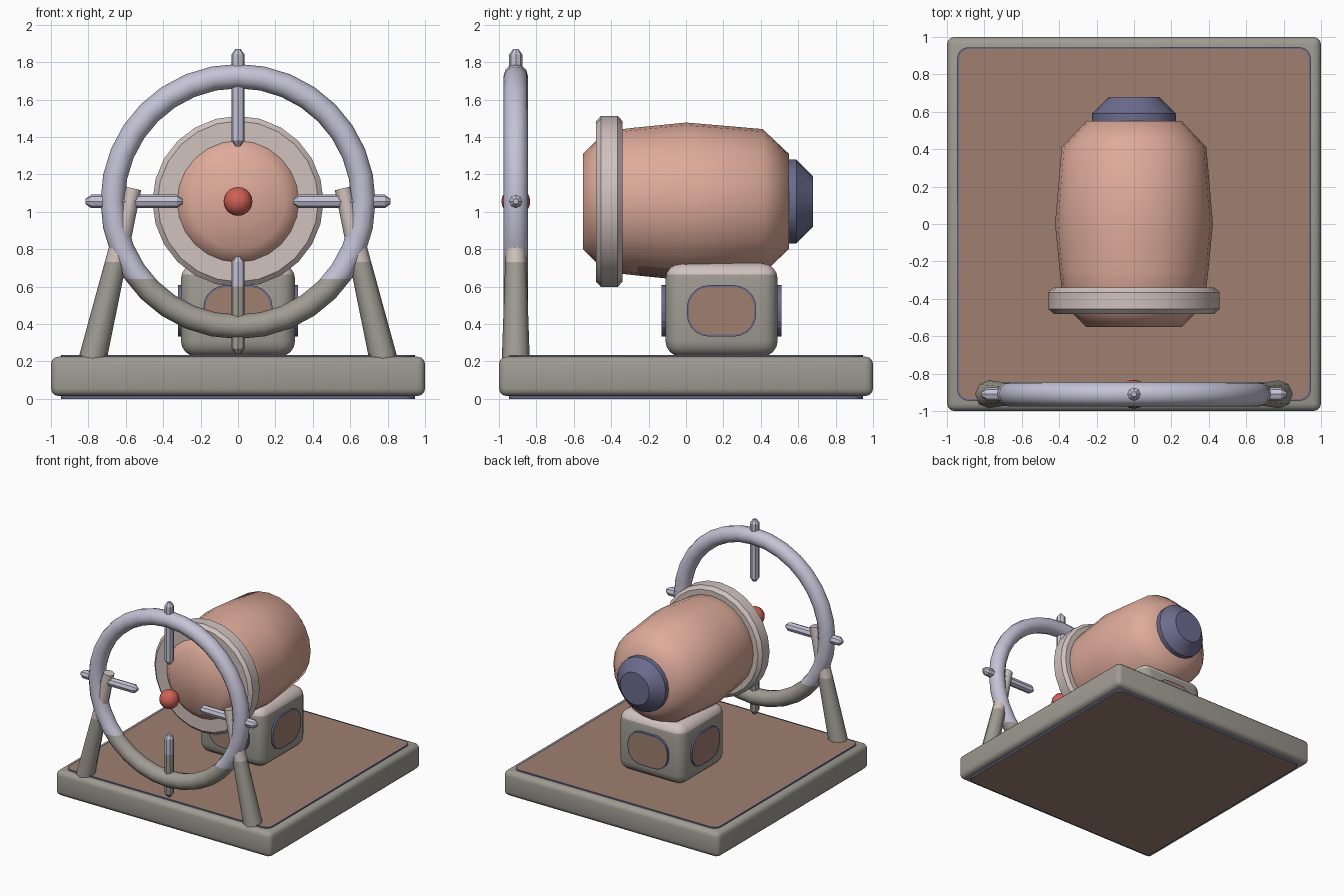
import bpy, bmesh, math
from mathutils import Matrix, Vector

if "Cube" in bpy.data.objects:
    bpy.data.objects.remove(bpy.data.objects["Cube"])


def srgb(r, g, b):
    f = lambda c: c / 12.92 if c <= 0.04045 else ((c + 0.055) / 1.055) ** 2.4
    return [f(v / 255) for v in (r, g, b)] + [1.0]


def material(name, *rgb):
    m = bpy.data.materials.new(name)
    m.diffuse_color = srgb(*rgb)
    m.use_nodes = True
    m.node_tree.nodes["Principled BSDF"].inputs["Base Color"].default_value = m.diffuse_color
    return m


GREY = material("warm_grey", 160, 156, 147)
BROWN = material("brown", 160, 127, 112)
NAVY = material("slate_blue", 108, 108, 142)
SALMON = material("salmon", 222, 171, 154)
PINK = material("pale_pink_grey", 208, 194, 190)
LAVENDER = material("lavender", 197, 195, 214)
RED = material("red", 208, 96, 84)

AXIS_Z = 1.055
RING_Y = -0.91


def finish(name, bm, mats, angle=None):
    bmesh.ops.recalc_face_normals(bm, faces=bm.faces)
    me = bpy.data.meshes.new(name)
    bm.to_mesh(me)
    bm.free()
    for m in mats:
        me.materials.append(m)
    ob = bpy.data.objects.new(name, me)
    bpy.context.collection.objects.link(ob)
    if angle:
        bpy.ops.object.select_all(action='DESELECT')
        ob.select_set(True)
        bpy.context.view_layer.objects.active = ob
        bpy.ops.object.shade_smooth_by_angle(angle=math.radians(angle))
    return ob


def paint_below(bm, z, index):
    """Cut the mesh at height z and give the lower part another material."""
    bmesh.ops.bisect_plane(bm, geom=bm.verts[:] + bm.edges[:] + bm.faces[:],
                           plane_co=(0, 0, z), plane_no=(0, 0, 1))
    for f in bm.faces:
        if f.calc_center_median().z < z:
            f.material_index = index


def lathe(profile, sides, matrix, closed=False):
    """Turn (position, radius) points around local z, with capped ends."""
    bm = bmesh.new()
    rings = [[bm.verts.new((r * math.cos(2 * math.pi * i / sides),
                            r * math.sin(2 * math.pi * i / sides), t))
              for i in range(sides)] for t, r in profile]
    pairs = list(zip(rings, rings[1:]))
    if closed:
        pairs.append((rings[-1], rings[0]))
    for a, b in pairs:
        for i in range(sides):
            j = (i + 1) % sides
            bm.faces.new((a[i], a[j], b[j], b[i]))
    if not closed:
        bm.faces.new(rings[0])
        bm.faces.new(rings[-1])
    bm.transform(matrix)
    return bm


def aim(start, direction):
    rot = Vector(direction).to_track_quat('Z', 'Y').to_matrix().to_4x4()
    return Matrix.Translation(start) @ rot


def rounded_box(size, centre, bevel, segments):
    bm = bmesh.new()
    bmesh.ops.create_cube(bm, size=1)
    bm.transform(Matrix.Translation(centre) @ Matrix.Diagonal((*size, 1)))
    bmesh.ops.bevel(bm, geom=bm.edges[:], offset=bevel, segments=segments,
                    profile=0.5, affect='EDGES')
    return bm


def panel(name, w, h, radius, depth, matrix, rim=0.01):
    """Rounded plate along local z: rim colour outside, brown inset face."""
    bm = bmesh.new()
    pts = []
    for k, (sx, sy) in enumerate(((1, 1), (-1, 1), (-1, -1), (1, -1))):
        for s in range(6):
            a = math.pi / 2 * (k + s / 5)
            pts.append((sx * (w / 2 - radius) + radius * math.cos(a),
                        sy * (h / 2 - radius) + radius * math.sin(a), 0))
    base = bm.faces.new([bm.verts.new(p) for p in pts])
    ext = bmesh.ops.extrude_face_region(bm, geom=[base])
    bmesh.ops.translate(bm, vec=(0, 0, depth),
                        verts=[v for v in ext['geom'] if isinstance(v, bmesh.types.BMVert)])
    top = [f for f in ext['geom'] if isinstance(f, bmesh.types.BMFace)][0]
    bmesh.ops.inset_region(bm, faces=[top], thickness=rim)
    top.material_index = 1
    bm.transform(matrix)
    return finish(name, bm, [NAVY, BROWN])


# Base slab with a panel above and below
finish("base", rounded_box((2, 2, 0.21), (0, 0, 0.12), 0.04, 3), [GREY], 40)
panel("base_top_panel", 1.89, 1.89, 0.06, 0.025, aim((0, 0, 0.21), (0, 0, 1)))
panel("base_bottom_panel", 1.89, 1.89, 0.06, 0.025, aim((0, 0, 0.025), (0, 0, -1)))

# Pedestal block with a panel on each side
PED = Vector((0, 0.19, 0.47))
bm = rounded_box((0.61, 0.6, 0.5), PED + Vector((0, 0, 0.005)), 0.085, 4)
paint_below(bm, 0.665, 1)
finish("pedestal", bm, [PINK, GREY], 50)
for i, side in enumerate(("right", "back", "left", "front")):
    turn = Matrix.Rotation(i * math.pi / 2, 4, 'Z')
    upright = Matrix(((0, 0, 1, 0), (1, 0, 0, 0), (0, 1, 0, 0), (0, 0, 0, 1)))
    panel("pedestal_panel_" + side, 0.37, 0.275, 0.12, 0.03,
          Matrix.Translation(PED) @ turn @ Matrix.Translation((0.29, 0, 0)) @ upright)

# Barrel, with its underside darker above the pedestal
along_y = aim((0, 0, AXIS_Z), (0, 1, 0))
bm = lathe([(-0.55, 0.255), (-0.475, 0.33), (-0.34, 0.387), (-0.26, 0.396), (0, 0.422),
            (0.41, 0.387), (0.55, 0.255)], 24, along_y)
for f in bm.faces:
    c = f.calc_center_median()
    if c.z < 0.73 and -0.26 < c.y < 0.45:
        f.material_index = 1
finish("barrel", bm, [SALMON, BROWN], 60)

# Collar around the barrel mouth and the tail cap
bm = lathe([(-0.48, 0.32), (-0.48, 0.43), (-0.455, 0.457), (-0.365, 0.457),
            (-0.34, 0.43), (-0.34, 0.36)], 24, along_y, closed=True)
finish("collar", bm, [PINK], 25)
finish("tail_cap", lathe([(0.54, 0.225), (0.59, 0.225), (0.68, 0.135)], 20, along_y),
       [NAVY], 25)

# Sight ring, grey near the base
bm = lathe([(0.065 * math.sin(a), 0.67 + 0.065 * math.cos(a))
            for a in (2 * math.pi * k / 12 for k in range(12))], 32,
           aim((0, RING_Y, AXIS_Z), (0, 1, 0)), closed=True)
paint_below(bm, 0.64, 1)
finish("sight_ring", bm, [LAVENDER, GREY], 40)

# Four pointers crossing the ring
for side, d in (("right", (1, 0, 0)), ("left", (-1, 0, 0)),
                ("top", (0, 0, 1)), ("bottom", (0, 0, -1))):
    bm = lathe([(0.295, 0.014), (0.325, 0.036), (0.785, 0.036), (0.815, 0.014)], 8,
               aim((0, RING_Y, AXIS_Z), d))
    paint_below(bm, 0.6, 1)
    finish("pointer_" + side, bm, [LAVENDER, GREY], 25)

# Red bead in the middle of the ring
bm = bmesh.new()
bmesh.ops.create_uvsphere(bm, u_segments=16, v_segments=10, radius=0.077,
                          matrix=Matrix.Translation((0, RING_Y, AXIS_Z)))
finish("sight_bead", bm, [RED], 60)

# Leaning struts that hold the ring
for side, s in (("left", -1), ("right", 1)):
    foot, head = Vector((s * 0.78, RING_Y, 0.2)), Vector((s * 0.56, RING_Y, 1.125))
    bm = lathe([(0, 0.075), ((head - foot).length, 0.043)], 8, aim(foot, head - foot))
    paint_below(bm, 0.73, 1)
    finish("strut_" + side, bm, [PINK, GREY], 50)
